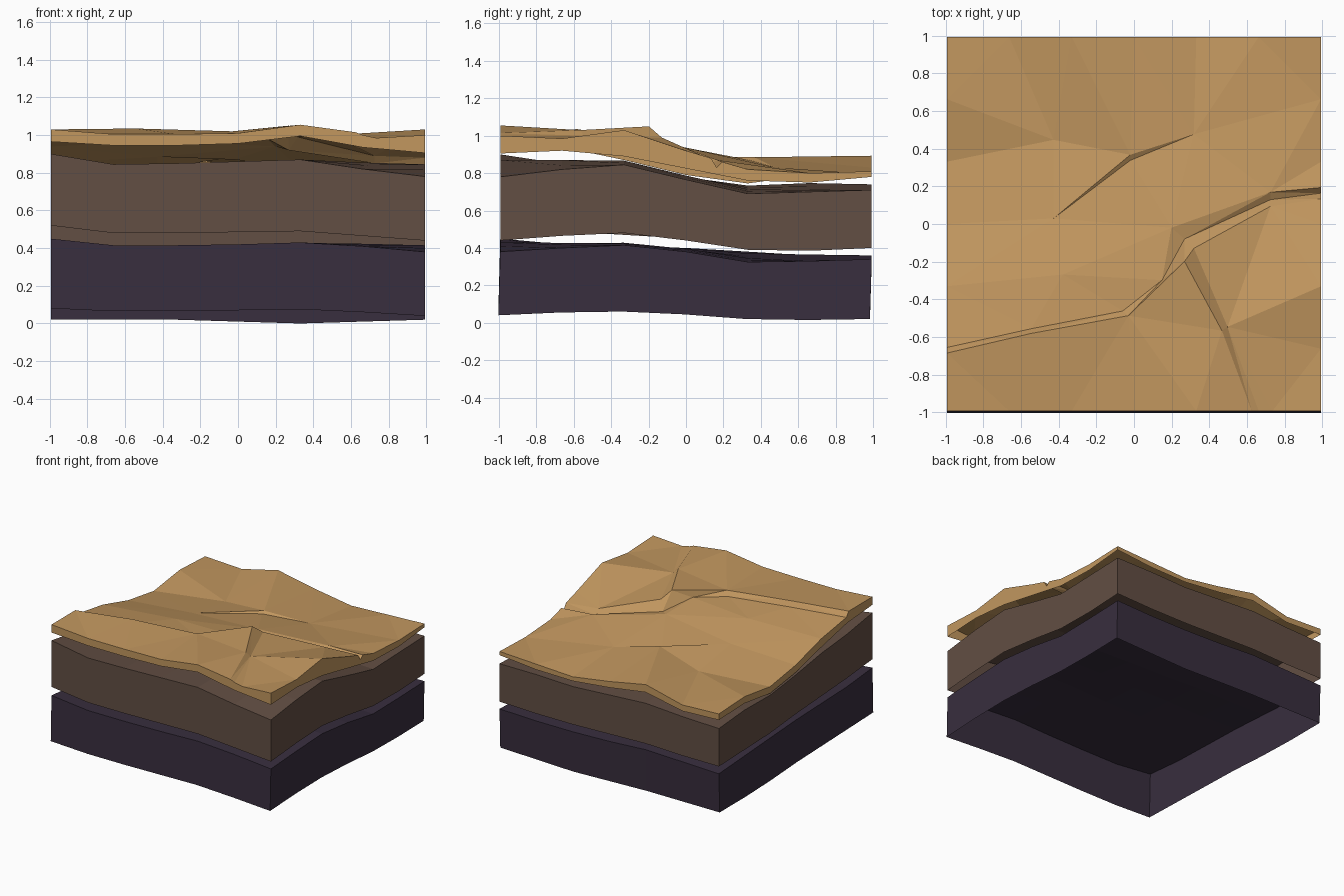
import bpy, bmesh
from mathutils import Vector
from mathutils.geometry import delaunay_2d_cdt

if "Cube" in bpy.data.objects:
    bpy.data.objects.remove(bpy.data.objects["Cube"])

HALF = 0.993
N = 6


def material(name, hex_colour):
    def lin(c):
        return c / 12.92 if c <= 0.04045 else ((c + 0.055) / 1.055) ** 2.4
    m = bpy.data.materials.new(name)
    m.diffuse_color = [lin(int(hex_colour[i:i + 2], 16) / 255) for i in (0, 2, 4)] + [1]
    m.use_nodes = True
    m.node_tree.nodes["Principled BSDF"].inputs["Base Color"].default_value = m.diffuse_color
    return m


def interp(vals, t):
    """Height along an edge, t from -1 to 1."""
    f = (t + 1) / 2 * (len(vals) - 1)
    i = min(int(f), len(vals) - 2)
    return vals[i] + (vals[i + 1] - vals[i]) * (f - i)


def edge_height(e, x, y):
    """Blend four edge profiles (front, right, back, left) over the square."""
    u, v = (x + 1) / 2, (y + 1) / 2
    F, R, B, L = e
    rule = (1 - v) * interp(F, x) + v * interp(B, x) + (1 - u) * interp(L, y) + u * interp(R, y)
    corners = ((1 - u) * (1 - v) * F[0] + u * (1 - v) * F[-1]
               + (1 - u) * v * B[0] + u * v * B[-1])
    return rule - corners


def finish(bm, name, mat):
    me = bpy.data.meshes.new(name)
    bm.to_mesh(me)
    bm.free()
    me.materials.append(mat)
    bpy.context.collection.objects.link(bpy.data.objects.new(name, me))


def add_skirt(bm, bottom, shift=0.0):
    """Hang walls from the open rim down to the bottom profiles; underside stays open."""
    low = {}
    rim = [e for e in bm.edges if len(e.link_faces) == 1]
    for e in rim:
        for v in e.verts:
            if v not in low:
                x, y = v.co.x / HALF, v.co.y / HALF
                low[v] = bm.verts.new((v.co.x, v.co.y + shift, edge_height(bottom, x, y)))
    for e in rim:
        loop = e.link_loops[0]
        a, b = loop.vert, loop.link_loop_next.vert
        bm.faces.new((b, a, low[a], low[b]))


def block(name, mat, top, bottom, shift=0.0):
    bm = bmesh.new()
    bmesh.ops.create_grid(bm, x_segments=N, y_segments=N, size=1)
    for v in bm.verts:
        x, y = v.co.x, v.co.y
        v.co = (x * HALF, y * HALF, edge_height(top, x, y))
    add_skirt(bm, bottom, shift)
    finish(bm, name, mat)


sand = material("sand", "C2975F")
brown = material("brown earth", "624E43")
purple = material("dark purple rock", "382E3E")

# Lowest rock layer: edge profiles front, right, back, left
block("bedrock", purple,
      ([.45, .415, .415, .42, .43, .41, .38], [.38, .40, .415, .38, .325, .33, .34],
       [.34, .35, .36, .34, .33, .33, .34], [.45, .42, .41, .40, .38, .36, .34]),
      ([.08, .065, .065, .07, .075, .06, .04], [.04, .055, .06, .045, .02, .015, .02],
       [.02, .02, .02, .01, 0, .01, .02], [.08, .07, .06, .05, .03, .02, .02]), -0.01)

# Middle earth layer
block("subsoil", brown,
      ([.90, .845, .85, .86, .87, .82, .78], [.78, .82, .845, .765, .69, .70, .71],
       [.71, .72, .74, .72, .70, .71, .71], [.90, .85, .82, .77, .73, .735, .71]),
      ([.52, .48, .48, .485, .49, .465, .44], [.44, .465, .48, .44, .39, .385, .40],
       [.40, .40, .41, .40, .39, .39, .40], [.52, .49, .47, .45, .42, .41, .40]))

# Sand sheet: border heights
front = [1.03, 1.005, 1.005, 1.01, 1.055, 1.0, 1.0]
right = [1.0, .985, 1.03, .92, .82, .80, .81]
back = [.83, .815, .893, .83, .78, .795, .81]
left = [1.03, 1.03, .94, .85, .80, .845, .83]

# Creek lines crossing the sand: high bank, low bank, and the side gully
lines = [
    [(-1, -.69, 1.03), (-.55, -.585, 1.035), (-.03, -.49, 1.02), (.27, -.2, 1.05)],
    [(-1, -.66, .99), (-.55, -.56, .995), (-.06, -.465, .985), (.15, -.3, .985),
     (.27, -.08, .92), (.73, .13, .85), (1, .165, .83)],
    [(.32, -.13, .99), (.73, .095, .89), (1, .135, .88)],
    [(.15, -.3, .985), (.2, -.02, .94), (.73, .17, .87), (1, .195, .86)],
    [(.27, -.2, 1.05), (.47, -.57, 1.03), (.63, -1, 1.015)],
    [(.32, -.13, .99), (.50, -.55, 1.0), (.74, -1, .985)],
    # Small crack
    [(-.43, .03, .885), (-.02, .37, .885), (.32, .48, .83), (-.02, .34, .87), (-.43, .03, .885)],
]
loose = [(-.43, .45, .82), (-.38, -.27, .965)]

points, edges = [], []


def point(p):
    if p not in points:
        points.append(p)
    return points.index(p)


for line in lines:
    ids = [point(p) for p in line]
    edges += list(zip(ids, ids[1:]))
for p in loose:
    point(p)
for i in range(N + 1):
    t = round(-1 + 2 * i / N, 3)
    point((t, -1, front[i]))
    point((t, 1, back[i]))
    if 0 < i < N:
        point((1, t, right[i]))
        if i != 1:
            point((-1, t, left[i]))

co, _, tris, src, _, _ = delaunay_2d_cdt([Vector(p[:2]) for p in points], edges, [], 0, 1e-5)
bm = bmesh.new()
vs = []
for c, s in zip(co, src):
    z = points[s[0]][2] if s else edge_height((front, right, back, left), c.x, c.y)
    vs.append(bm.verts.new((c.x * HALF, c.y * HALF, z)))
for t in tris:
    a, b, c = (co[i] for i in t)
    if abs((b - a).cross(c - a)) > 1e-5:
        bm.faces.new([vs[i] for i in t])
for f in bm.faces:
    f.normal_update()
    if f.normal.z < 0:
        f.normal_flip()

add_skirt(bm, ([.965, .945, .945, .955, .995, .935, .905], [.905, .92, .89, .825, .76, .75, .78],
               [.78, .765, .83, .78, .745, .75, .78], [.965, .94, .87, .79, .745, .79, .78]))
finish(bm, "sand_surface", sand)
